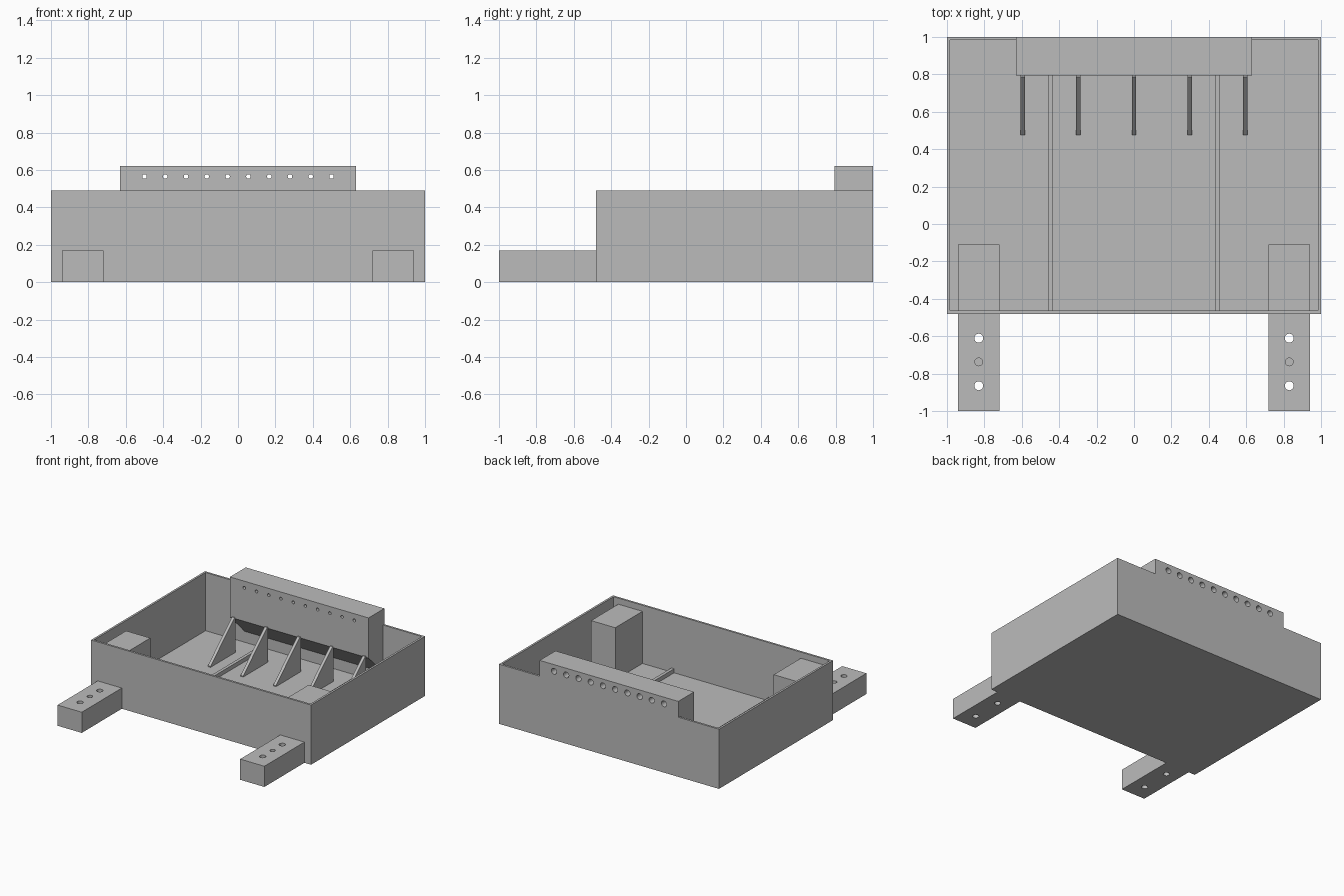
import bpy
import bmesh
import math
from mathutils import Matrix, Vector

default = bpy.data.objects.get("Cube")
if default:
    bpy.data.objects.remove(default, do_unlink=True)

grey = bpy.data.materials.new("plain_grey")
grey.use_nodes = True
COLOR = (0.5, 0.5, 0.5, 1)
grey.diffuse_color = COLOR
grey.node_tree.nodes["Principled BSDF"].inputs["Base Color"].default_value = COLOR


def finish(name, bm):
    bmesh.ops.recalc_face_normals(bm, faces=bm.faces)
    mesh = bpy.data.meshes.new(name)
    bm.to_mesh(mesh)
    bm.free()
    mesh.materials.append(grey)
    obj = bpy.data.objects.new(name, mesh)
    bpy.context.collection.objects.link(obj)
    return obj


def box(name, x, y, z):
    """Box from its (low, high) ranges."""
    bm = bmesh.new()
    bmesh.ops.create_cube(bm, size=1)
    ranges = (x, y, z)
    size = Vector([b - a for a, b in ranges])
    centre = Vector([(a + b) / 2 for a, b in ranges])
    bmesh.ops.scale(bm, vec=size, verts=bm.verts)
    bmesh.ops.translate(bm, vec=centre, verts=bm.verts)
    return finish(name, bm)


def extrude_profile(name, profile, x0, x1):
    """Side profile of (y, z) points extruded along x."""
    bm = bmesh.new()
    face = bm.faces.new([bm.verts.new((x0, y, z)) for y, z in profile])
    result = bmesh.ops.extrude_face_region(bm, geom=[face], use_keep_orig=True)
    moved = [v for v in result["geom"] if isinstance(v, bmesh.types.BMVert)]
    bmesh.ops.translate(bm, vec=(x1 - x0, 0, 0), verts=moved)
    return finish(name, bm)


def cylinders(centres, radius, depth, axis):
    """One cutter made of equal round pins."""
    bm = bmesh.new()
    turn = Matrix.Rotation(math.pi / 2, 4, "X") if axis == "Y" else Matrix.Identity(4)
    for c in centres:
        bmesh.ops.create_cone(bm, cap_ends=True, segments=20, radius1=radius, radius2=radius,
                              depth=depth, matrix=Matrix.Translation(c) @ turn)
    return finish("hole_cutter", bm)


def cut(obj, cutter):
    cutter.hide_render = True
    mod = obj.modifiers.new("cut", "BOOLEAN")
    mod.operation = "DIFFERENCE"
    mod.solver = "EXACT"
    mod.object = cutter
    bpy.context.view_layer.objects.active = obj
    bpy.ops.object.modifier_apply(modifier=mod.name)
    bpy.data.objects.remove(cutter, do_unlink=True)


# Open tray with thin walls
FLOOR = 0.012
tray = box("tray", (-1, 1), (-0.48, 1), (0, 0.49))
cut(tray, box("tray_cutter", (-0.983, 0.983), (-0.463, 0.983), (FLOOR, 0.7)))

# Raised back bar with a sloping underside, resting on the back wall
bar = extrude_profile("back_bar", [(0.795, 0.29), (0.99, 0.095), (0.99, 0.48),
                                   (1, 0.49), (1, 0.62), (0.795, 0.62)], -0.63, 0.63)
hole_x = [-0.5 + i / 9 for i in range(10)]
cut(bar, cylinders([(x, 0.9, 0.565) for x in hole_x], 0.012, 0.5, "Y"))
cut(bar, cylinders([(x, 1, 0.565) for x in hole_x], 0.024, 0.16, "Y"))

# Triangular gussets in front of the bar
for i in range(5):
    x = (i - 2) * 0.297
    extrude_profile(f"gusset_{i + 1}", [(0.475, 0.005), (0.798, 0.005), (0.798, 0.3),
                                        (0.785, 0.3), (0.475, 0.02)], x - 0.012, x + 0.012)

for side, s in (("left", 1), ("right", -1)):
    x = s * 0.83
    # Low rail along the tray floor
    box(f"{side}_floor_rail", (s * 0.445 - 0.013, s * 0.445 + 0.013), (-0.465, 0.985), (0.005, 0.045))
    # Tall block inside the front corner
    box(f"{side}_inner_block", (x - 0.11, x + 0.11), (-0.47, -0.11), (0.005, 0.44))
    # Front arm with two through holes and a blind one between them
    arm = box(f"{side}_front_arm", (x - 0.11, x + 0.11), (-1, -0.475), (0, 0.17))
    cut(arm, cylinders([(x, -0.61, 0.1), (x, -0.865, 0.1)], 0.024, 0.5, "Z"))
    cut(arm, cylinders([(x, -0.737, 0.17)], 0.021, 0.2, "Z"))
